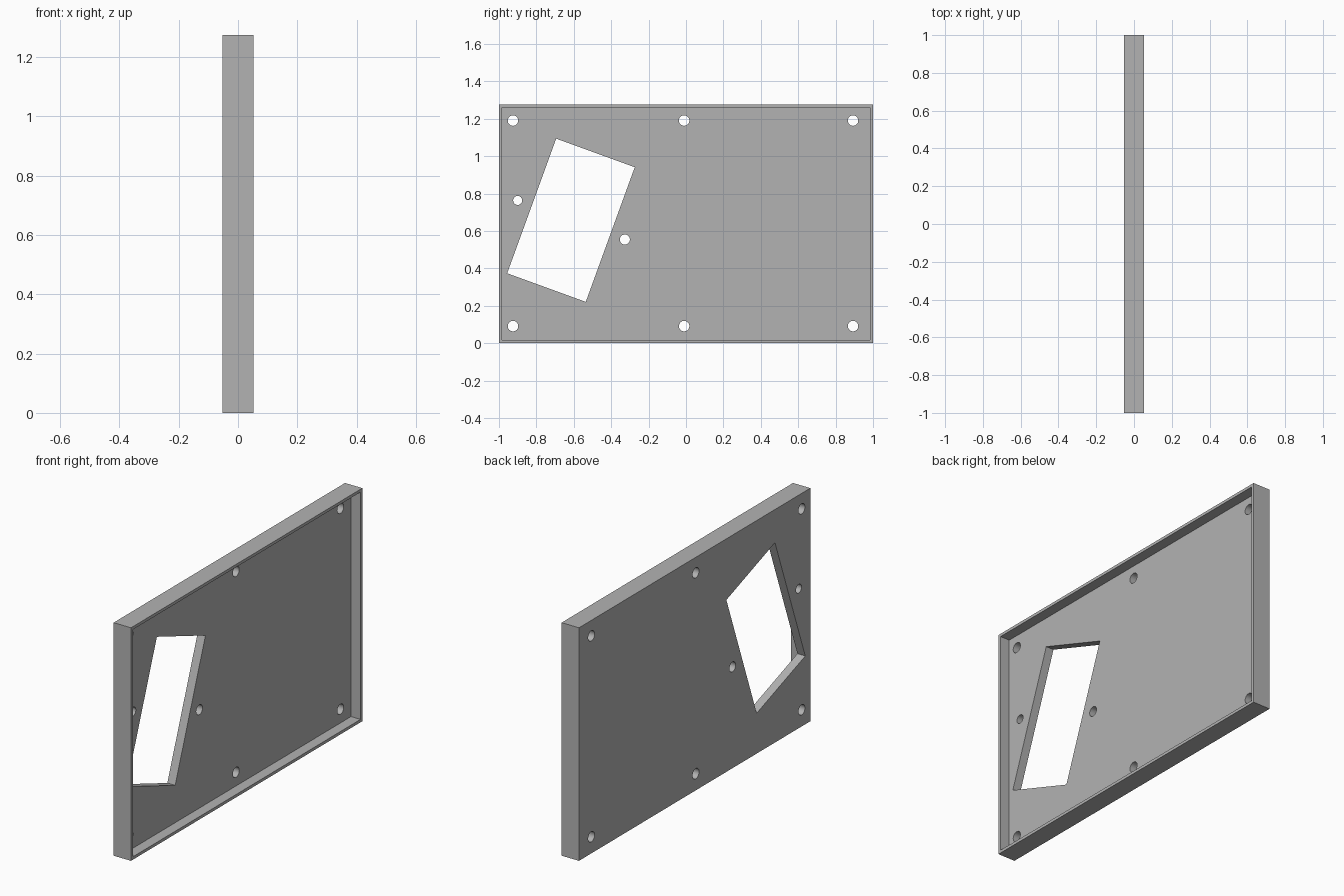
import bpy
from math import radians, pi

default = bpy.data.objects.get("Cube")
if default:
    bpy.data.objects.remove(default, do_unlink=True)

THICK, LENGTH, HEIGHT = 0.105, 2.0, 1.275
RIM = 0.016
FLOOR_X = -0.005      # inner face of the plate
BACK_X = -THICK / 2

grey = bpy.data.materials.new("grey")
grey.use_nodes = True
colour = (0.45, 0.45, 0.45, 1)
grey.diffuse_color = colour
grey.node_tree.nodes["Principled BSDF"].inputs["Base Color"].default_value = colour


def box(name, location, size, tilt=0):
    bpy.ops.mesh.primitive_cube_add(size=1, location=location, rotation=(tilt, 0, 0))
    obj = bpy.context.object
    obj.name = name
    obj.scale = size
    bpy.ops.object.transform_apply(location=False, rotation=False, scale=True)
    obj.data.materials.append(grey)
    return obj


def drill(name, y, z, radius):
    bpy.ops.mesh.primitive_cylinder_add(vertices=32, radius=radius, depth=0.4,
                                        location=(0, y, z), rotation=(0, pi / 2, 0))
    obj = bpy.context.object
    obj.name = name
    obj.data.materials.append(grey)
    return obj


# Solid panel
panel = box("panel", (0, 0, HEIGHT / 2), (THICK, LENGTH, HEIGHT))

# Recess that leaves a thin rim, open towards +x
depth = 0.2
cutters = [box("recess_cutter", (FLOOR_X + depth / 2, 0, HEIGHT / 2),
               (depth, LENGTH - 2 * RIM, HEIGHT - 2 * RIM))]

# Tilted rectangular window
cutters.append(box("window_cutter", (0, -0.615, 0.657), (0.4, 0.447, 0.766), radians(-20)))

# Mounting holes along the top and bottom edges
for y in (-0.925, -0.01, 0.893):
    for z in (0.091, 1.19):
        cutters.append(drill("mounting_hole_cutter", y, z, 0.028))

# Screw holes on both sides of the window
cutters.append(drill("screw_hole_cutter", -0.9, 0.763, 0.024))
cutters.append(drill("screw_hole_cutter", -0.327, 0.554, 0.027))

# Cut everything out of the panel, then discard the cutters
bpy.ops.object.select_all(action="DESELECT")
bpy.context.view_layer.objects.active = panel
panel.select_set(True)
for cutter in cutters:
    cutter.hide_render = True
    mod = panel.modifiers.new("cut", "BOOLEAN")
    mod.operation = "DIFFERENCE"
    mod.solver = "EXACT"
    mod.object = cutter
    bpy.ops.object.modifier_apply(modifier=mod.name)
    bpy.data.objects.remove(cutter, do_unlink=True)

bpy.ops.object.shade_smooth_by_angle(angle=radians(30))
